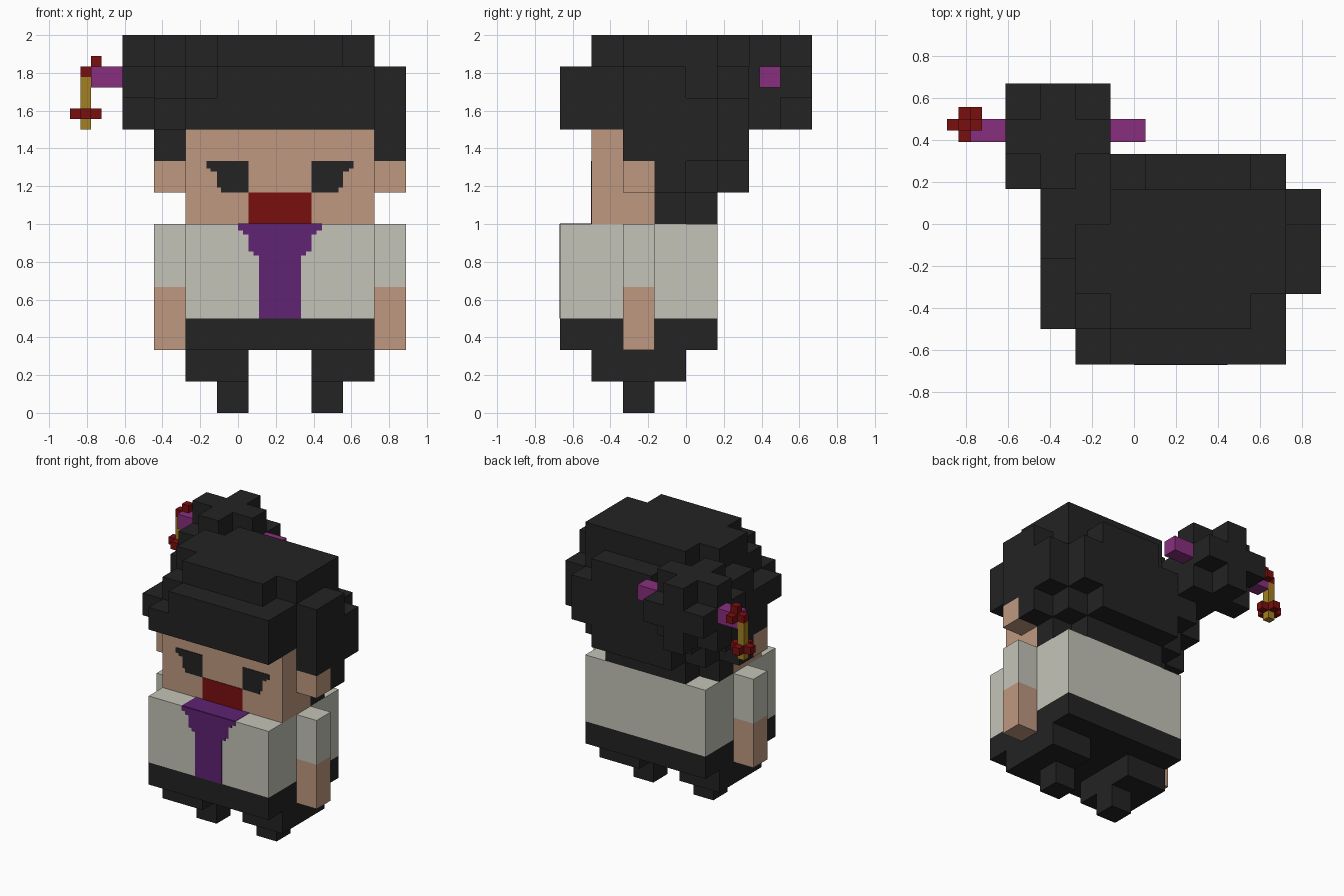
import bpy, bmesh
from mathutils import Vector

if "Cube" in bpy.data.objects:
    bpy.data.objects.remove(bpy.data.objects["Cube"], do_unlink=True)

U = 1 / 6            # large block size
S = 1 / 18           # small block size
MID = 2 / 9          # x of the body's centre line
BODY = Vector((MID - 3 * U, -4 * U, 0))   # grid origin of the large blocks


def material(name, rgb):
    lin = [(c / 255 / 12.92) if c < 11 else ((c / 255 + 0.055) / 1.055) ** 2.4 for c in rgb]
    m = bpy.data.materials.new(name)
    m.use_nodes = True
    m.diffuse_color = (*lin, 1)
    b = m.node_tree.nodes["Principled BSDF"]
    b.inputs["Base Color"].default_value = (*lin, 1)
    b.inputs["Roughness"].default_value = 0.9
    return m


BLACK = material("charcoal", (35, 35, 35))
SKIN = material("skin", (190, 152, 129))
CLOTH = material("off white cloth", (196, 196, 184))
TIE = material("deep purple", (94, 35, 114))
PIN = material("magenta purple", (136, 47, 126))
RED = material("dark red", (122, 15, 15))
GOLD = material("gold", (162, 128, 34))

SIDES = [((1, 0, 0), ((1, 0, 0), (1, 1, 0), (1, 1, 1), (1, 0, 1))),
         ((-1, 0, 0), ((0, 0, 0), (0, 0, 1), (0, 1, 1), (0, 1, 0))),
         ((0, 1, 0), ((0, 1, 0), (0, 1, 1), (1, 1, 1), (1, 1, 0))),
         ((0, -1, 0), ((0, 0, 0), (1, 0, 0), (1, 0, 1), (0, 0, 1))),
         ((0, 0, 1), ((0, 0, 1), (1, 0, 1), (1, 1, 1), (0, 1, 1))),
         ((0, 0, -1), ((0, 0, 0), (0, 1, 0), (1, 1, 0), (1, 0, 0)))]


def finish(name, bm, mat):
    me = bpy.data.meshes.new(name)
    bm.to_mesh(me)
    bm.free()
    me.materials.append(mat)
    ob = bpy.data.objects.new(name, me)
    bpy.context.collection.objects.link(ob)
    return ob


def blocks(name, mat, boxes, size=U, origin=BODY, skip=()):
    """Merge grid boxes (i0, i1, j0, j1, k0, k1) into one clean outer shell."""
    cells = {(i, j, k) for a, b, c, d, e, f in boxes
             for i in range(a, b) for j in range(c, d) for k in range(e, f)} - set(skip)
    bm = bmesh.new()
    for c in cells:
        for n, quad in SIDES:
            if tuple(p + q for p, q in zip(c, n)) not in cells:
                bm.faces.new([bm.verts.new(origin + size * (Vector(c) + Vector(q))) for q in quad])
    bmesh.ops.remove_doubles(bm, verts=bm.verts, dist=1e-4)
    bmesh.ops.dissolve_limit(bm, angle_limit=0.01, verts=bm.verts, edges=bm.edges)
    return finish(name, bm, mat)


def plates(name, mat, rects, y, mirror=False):
    """Thin front plates from (x0, x1, z0, z1) in small blocks about the centre line."""
    bm = bmesh.new()
    if mirror:
        rects = rects + [(-b, -a, c, d) for a, b, c, d in rects]
    for a, b, c, d in rects:
        cube = bmesh.ops.create_cube(bm, size=1)["verts"]
        bmesh.ops.scale(bm, vec=((b - a) * S, 0.006, (d - c) * S), verts=cube)
        bmesh.ops.translate(bm, vec=(MID + (a + b) / 2 * S, y - 0.001, (c + d) / 2 * S), verts=cube)
    return finish(name, bm, mat)


# Legs, one block in from each side of the body
for side, hip, foot in (("right", 0, 1), ("left", 4, 4)):
    blocks(side + "_leg", BLACK, [(hip, hip + 2, 1, 4, 1, 2), (foot, foot + 1, 2, 3, 0, 1)])

# Torso
blocks("trousers", BLACK, [(0, 6, 0, 5, 2, 3)])
blocks("shirt", CLOTH, [(0, 6, 0, 5, 3, 6)])

# Arms and ears
for side, i in (("right", -1), ("left", 6)):
    blocks(side + "_sleeve", CLOTH, [(i, i + 1, 2, 3, 4, 6)])
    blocks(side + "_forearm", SKIN, [(i, i + 1, 2, 3, 2, 4)])
    blocks(side + "_ear", SKIN, [(i, i + 1, 2, 3, 7, 8)])

# Face
blocks("head", SKIN, [(0, 6, 1, 3, 6, 9)])
plates("eyes", BLACK, [(3, 6, 21.5, 24), (3, 5.6, 21, 21.5), (6, 7, 23.3, 24), (6, 6.6, 23, 23.3)],
       -3 * U, mirror=True)
plates("mouth", RED, [(-3, 3, 18, 21)], -3 * U)

# Tie on the chest, with a collar strip on top of the shirt
plates("tie", TIE, [(-4, 4, 17.4, 18), (-3.5, 3.5, 17, 17.4), (-3, 3, 15.4, 17),
                    (-2.5, 2.5, 15, 15.4), (-2, 2, 9, 15)], -4 * U)
bm = bmesh.new()
bmesh.ops.create_cube(bm, size=1)
bmesh.ops.scale(bm, vec=(8 * S, U, 0.006), verts=bm.verts)
bmesh.ops.translate(bm, vec=(MID, -3.5 * U, 1.0), verts=bm.verts)
finish("collar", bm, TIE)

# Hair: back mass, fringe, crown, back bulge and side locks
blocks("hair", BLACK, [
    (0, 6, 3, 5, 7, 11), (0, 6, 3, 4, 6, 7), (1, 5, 4, 5, 6, 7),
    (0, 6, 1, 3, 9, 11), (1, 6, 0, 1, 9, 11), (0, 1, 0, 1, 9, 10),
    (1, 5, 1, 2, 11, 12), (0, 6, 2, 4, 11, 12), (1, 6, 4, 5, 11, 12),
    (0, 6, 5, 6, 8, 10), (1, 5, 5, 6, 7, 8), (2, 5, 5, 6, 10, 11),
    (6, 7, 2, 4, 8, 11), (6, 7, 4, 5, 8, 10), (6, 7, 3, 4, 7, 8),
    (-1, 0, 1, 3, 9, 10), (-1, 0, 2, 5, 8, 9), (-1, 0, 3, 5, 9, 11), (-1, 0, 3, 4, 7, 8)])

# Bun: a block with its eight corners left out
corners = [(i, j, k) for i in (-2, 0) for j in (5, 7) for k in (9, 11)]
blocks("hair_bun", BLACK, [(-2, 1, 5, 8, 9, 12)], skip=corners)

# Hairpin through the bun, with a hanging tassel, on the small grid
PO = Vector((MID, 0, 0))
blocks("hairpin", PIN, [(-18, -3, 7, 9, 31, 33)], S, PO)
blocks("tassel_loop", RED, [(-19, -18, 8, 9, 32, 33), (-18, -17, 8, 9, 33, 34),
                            (-18, -17, 9, 10, 32, 33)], S, PO)
blocks("tassel_cord", GOLD, [(-19, -18, 8, 9, 27, 28), (-19, -18, 8, 9, 29, 32)], S, PO)
blocks("tassel_knot", RED, [(-20, -17, 8, 9, 28, 29), (-19, -18, 7, 10, 28, 29)], S, PO)
